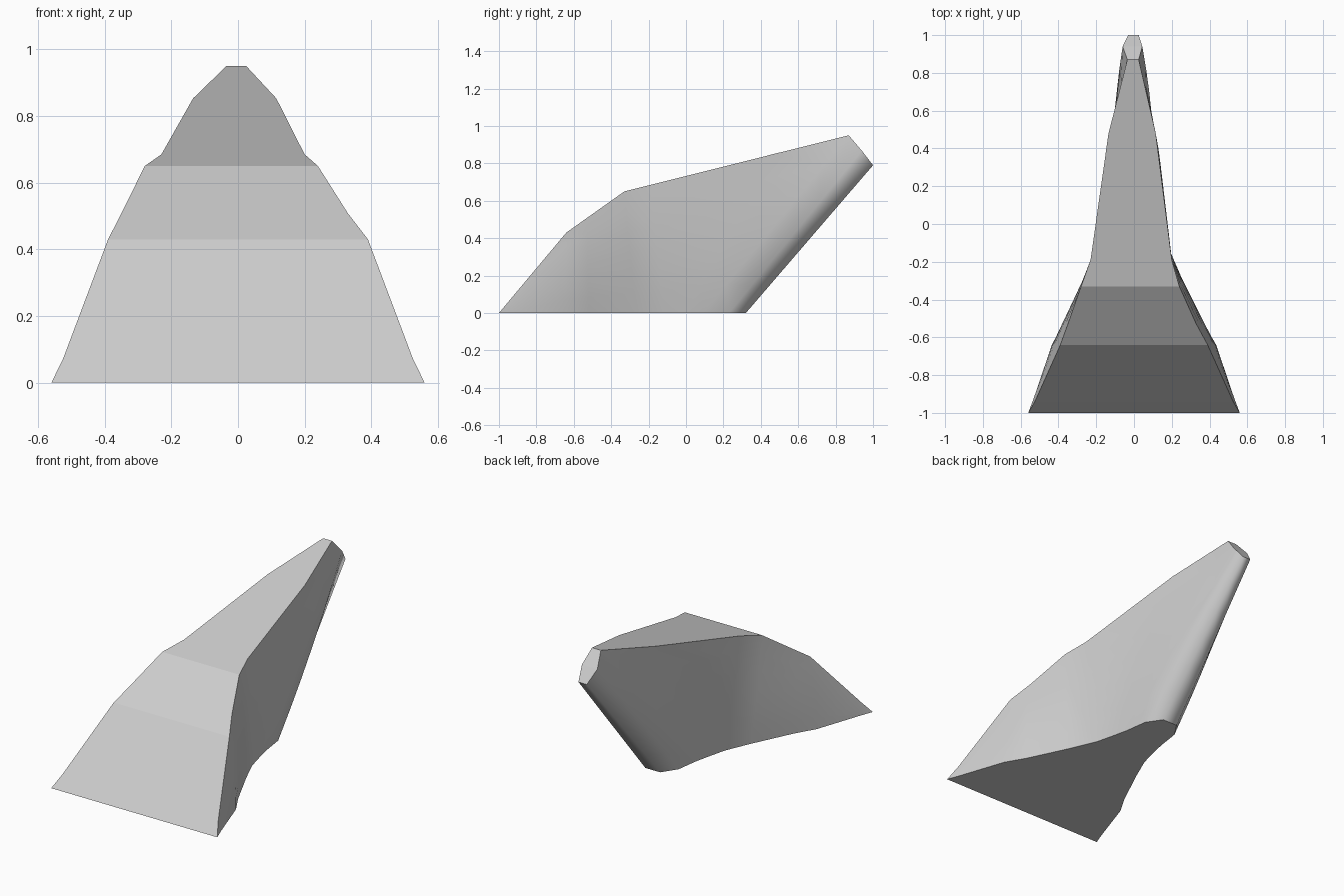
import bpy
import bmesh

if "Cube" in bpy.data.objects:
    bpy.data.objects.remove(bpy.data.objects["Cube"])

# One plain grey for the whole body
grey = bpy.data.materials.new("plain_grey")
grey.use_nodes = True
colour = (0.61, 0.61, 0.61, 1)
grey.diffuse_color = colour
grey.node_tree.nodes["Principled BSDF"].inputs["Base Color"].default_value = colour

# Side ribs from front to back:
# (upper half width, y, z), (lower half width, y), bulge, centre shift
RIBS = [
    ((.56, -1, 0), (.56, -1), 0, 0),
    ((.525, -.94, .072), (.53, -.92), 0, 0),
    ((.39, -.64, .43), (.435, -.64), .01, 0),
    ((.34, -.53, .508), (.365, -.52), .02, -.01),
    ((.26, -.33, .65), (.245, -.27), .01, -.02),
    ((.215, -.19, .685), (.18, -.12), .005, -.015),
    ((.125, .48, .853), (.15, 0, ), .015, -.01),
    ((.03, .87, .95), (.13, .09), .033, -.005),
    ((.052, .94, .868), (.11, .23), .016, -.008),
    ((.028, 1, .79), (.05, .32), 0, -.003),
]
STEPS = 6


def rib(bm, data, side):
    """Curved line of vertices from the upper edge down to the base."""
    (tx, ty, tz), (bx, by), bulge, shift = data
    line = []
    for k in range(STEPS + 1):
        t = k / STEPS
        half = tx + (bx - tx) * t + 4 * bulge * t * (1 - t)
        centre = shift * (1 - t)
        line.append(bm.verts.new((side * half + centre,
                                  ty + (by - ty) * t, tz * (1 - t))))
    return line


bm = bmesh.new()
right = [rib(bm, d, -1) for d in RIBS]
left = [rib(bm, d, 1) for d in RIBS]

# Smooth outer wall wrapping round the back
ring = left + right[::-1]
for a, b in zip(ring, ring[1:]):
    for k in range(STEPS):
        bm.faces.new((a[k], a[k + 1], b[k + 1], b[k])).smooth = True

# Flat front, top and tip facets, and the flat base
for i in range(len(RIBS) - 1):
    for k in (0, STEPS):
        bm.faces.new((right[i][k], left[i][k], left[i + 1][k], right[i + 1][k]))

bmesh.ops.remove_doubles(bm, verts=bm.verts, dist=.0005)
bmesh.ops.recalc_face_normals(bm, faces=bm.faces)

# Crisp edges wherever a flat facet meets anything else
for edge in bm.edges:
    edge.smooth = all(f.smooth for f in edge.link_faces)

mesh = bpy.data.meshes.new("tapered_body")
bm.to_mesh(mesh)
bm.free()
mesh.materials.append(grey)
body = bpy.data.objects.new("tapered_body", mesh)
bpy.context.collection.objects.link(body)
